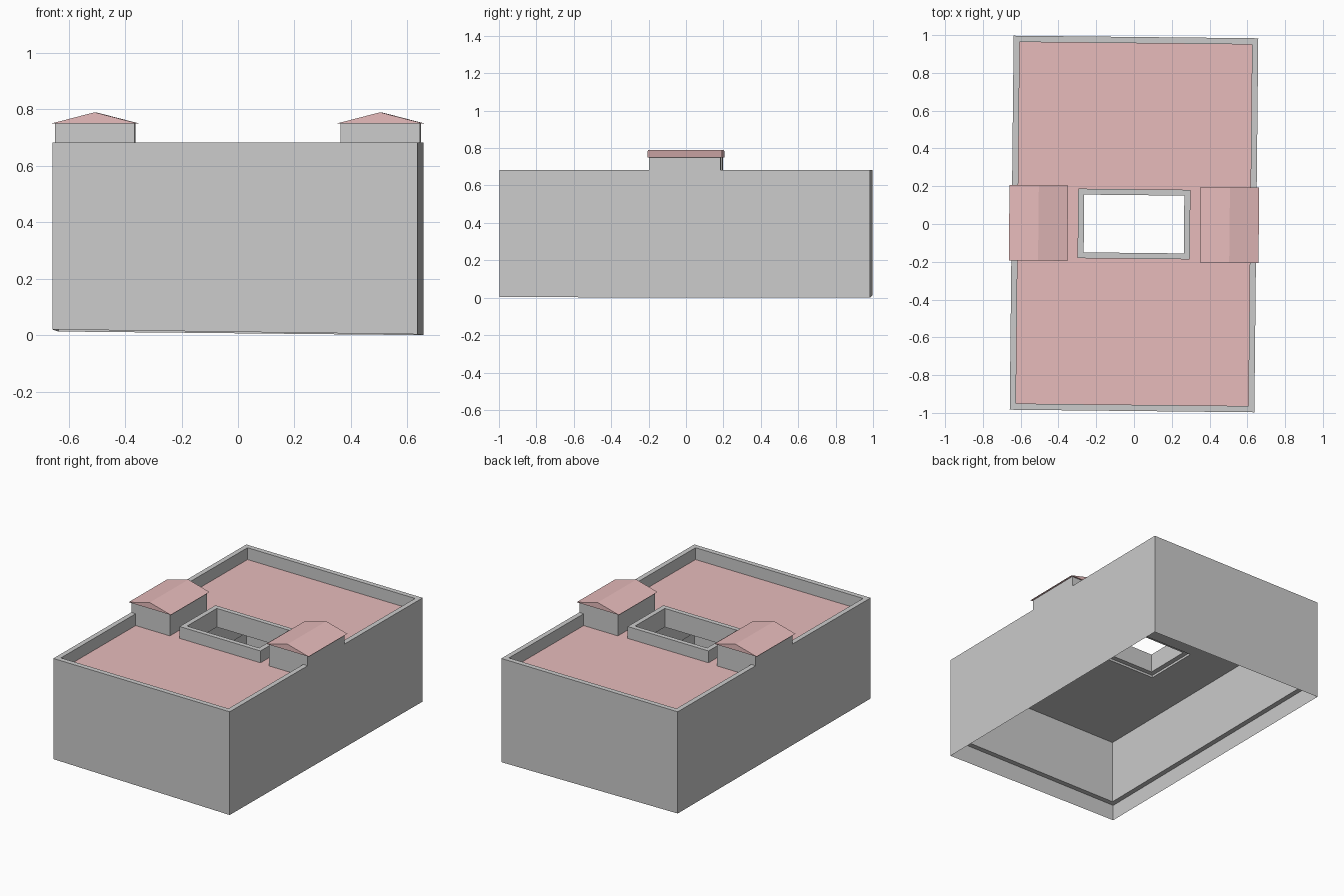
import bpy
import math
from mathutils import Matrix

if "Cube" in bpy.data.objects:
    bpy.data.objects.remove(bpy.data.objects["Cube"])

TURN = Matrix.Rotation(math.radians(-0.6), 4, 'Z')   # whole building sits slightly turned

red = bpy.data.materials.new("roof_red")
red.diffuse_color = (0.8, 0.5, 0.5, 1)
red.use_nodes = True
red.node_tree.nodes["Principled BSDF"].inputs["Base Color"].default_value = red.diffuse_color


def add_mesh(name, verts, faces, mat=None):
    me = bpy.data.meshes.new(name)
    me.from_pydata(verts, [], faces)
    me.transform(TURN)
    if mat:
        me.materials.append(mat)
    ob = bpy.data.objects.new(name, me)
    bpy.context.collection.objects.link(ob)
    return ob


def loft(name, loops, mat=None, cx=0, closed=False):
    """Join rectangles (half_x, half_y, z); z may hold one height per corner."""
    verts, faces = [], []
    for hx, hy, z in loops:
        zs = z if isinstance(z, tuple) else (z,) * 4
        corners = [(-hx, -hy), (hx, -hy), (hx, hy), (-hx, hy)]
        verts += [(cx + x, y, h) for (x, y), h in zip(corners, zs)]
    n = len(loops)
    for k in range(n if closed else n - 1):
        a, b = 4 * k, 4 * ((k + 1) % n)
        for i in range(4):
            j = (i + 1) % 4
            faces.append((a + i, a + j, b + j, b + i))
    return add_mesh(name, verts, faces, mat)


TOP, DECK, CEIL, LEDGE = 0.683, 0.605, 0.545, 0.125
OUT, INN = (0.6475, 0.99), (0.615, 0.957)         # outer wall, parapet inside
COUT, CINN = (0.297, 0.184), (0.265, 0.153)       # courtyard parapet
GROUND = (0.02, 0.003, 0.0, 0.013)                # sloping ground line

# outer walls with parapet, open at the bottom
loft("outer_walls", [(*OUT, GROUND), (*OUT, TOP), (*INN, TOP),
                     (*INN, LEDGE), (*OUT, LEDGE)])

# flat roof and the ceiling below it, both with the courtyard hole
loft("flat_roof", [(*INN, DECK), (*COUT, DECK)], red)
loft("ceiling", [(*COUT, DECK), (*COUT, CEIL), (*INN, CEIL)])

# parapet around the courtyard opening
loft("courtyard_parapet", [(*COUT, 0.56), (*COUT, TOP), (*CINN, TOP), (*CINN, 0.56)],
     closed=True)

# two roof houses with gabled caps
EAVE, RIDGE = 0.75, 0.79
for side, s in (("left", -1), ("right", 1)):
    cx = s * 0.506
    loft(side + "_roof_house_walls", [(0.1415, 0.19, DECK), (0.1415, 0.19, EAVE)], cx=cx)
    verts = [(cx + dx, y, z) for y in (-0.199, 0.199)
             for dx, z in ((-0.155, EAVE), (0.155, EAVE), (0, RIDGE))]
    add_mesh(side + "_gable_roof", verts,
             [(0, 1, 2), (5, 4, 3), (1, 4, 5, 2), (3, 0, 2, 5), (0, 3, 4, 1)], red)
